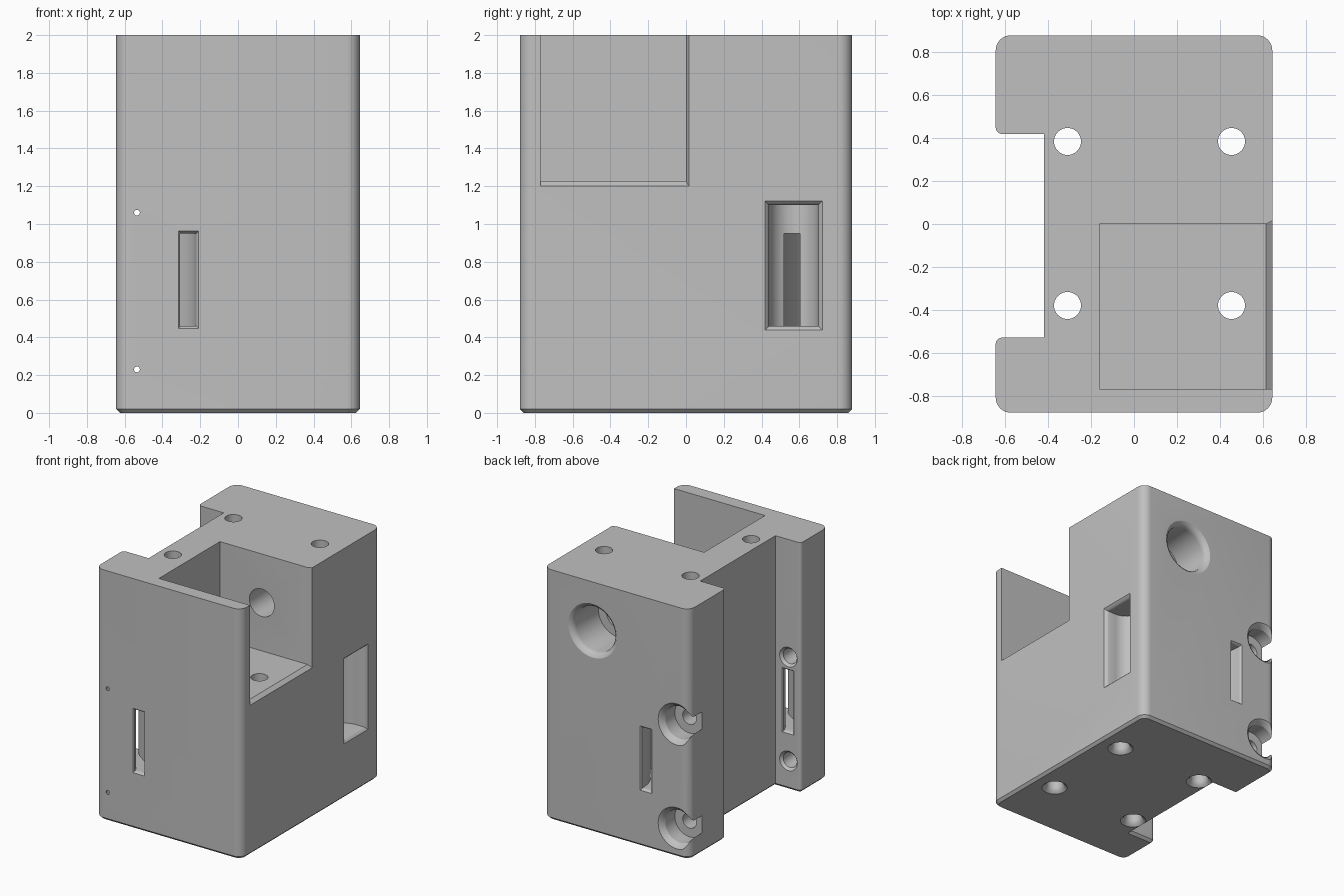
import bpy, bmesh
from math import pi, sin, cos
from mathutils import Vector

cube = bpy.data.objects.get("Cube")
if cube:
    bpy.data.objects.remove(cube, do_unlink=True)

grey = bpy.data.materials.new("plain grey")
grey.use_nodes = True
colour = (0.53, 0.53, 0.53, 1)
grey.diffuse_color = colour
grey.node_tree.nodes["Principled BSDF"].inputs["Base Color"].default_value = colour


def loft(name, rings):
    """Closed solid skinned through rings of equal point count."""
    bm = bmesh.new()
    loops = [[bm.verts.new(p) for p in ring] for ring in rings]
    n = len(loops[0])
    for a, b in zip(loops, loops[1:]):
        for i in range(n):
            j = (i + 1) % n
            bm.faces.new((a[i], a[j], b[j], b[i]))
    bm.faces.new(loops[0][::-1])
    bm.faces.new(loops[-1])
    bmesh.ops.recalc_face_normals(bm, faces=bm.faces)
    mesh = bpy.data.meshes.new(name)
    bm.to_mesh(mesh)
    bm.free()
    mesh.materials.append(grey)
    obj = bpy.data.objects.new(name, mesh)
    bpy.context.collection.objects.link(obj)
    return obj


def rounded(corners, steps=8):
    """Plan outline with each (x, y, radius) corner rounded."""
    out = []
    for i, (x, y, r) in enumerate(corners):
        p = Vector((x, y))
        if r == 0:
            out.append(p)
            continue
        a = (Vector(corners[i - 1][:2]) - p).normalized()
        b = (Vector(corners[(i + 1) % len(corners)][:2]) - p).normalized()
        for k in range(steps + 1):
            t = k / steps * pi / 2
            out.append(p + r * (a * (1 - sin(t)) + b * (1 - cos(t))))
    return out


def bore(name, axis, centre, steps):
    """Turned cutter along y or z from (position, radius) pairs."""
    rings = []
    for pos, r in steps:
        ring = []
        for k in range(40):
            u = centre[0] + r * cos(k * pi / 20)
            v = centre[1] + r * sin(k * pi / 20)
            ring.append((u, pos, v) if axis == "y" else (u, v, pos))
        rings.append(ring)
    return loft(name, rings)


def slot_mouth(name, axis, span, z_span, surface, depth, flare):
    """Flared rectangular opening at a side face; depth is signed inwards."""
    rings = []
    sign = 1 if depth > 0 else -1
    for d, g in ((-0.02, 1), (0, 1), (0.3, 0.55), (0.6, 0.2), (1, 0)):
        pos = surface + (d if d >= 0 else -1) * depth if d >= 0 else surface - 0.02 * sign
        a, b = span[0] - g * flare, span[1] + g * flare
        lo, hi = z_span[0] - g * flare, z_span[1] + g * flare
        corners = ((a, lo), (b, lo), (b, hi), (a, hi))
        rings.append([(pos, u, v) if axis == "x" else (u, pos, v) for u, v in corners])
    return loft(name, rings)


def tunnel(name, path, width, z_span):
    """Tall narrow passage following a smooth plan path."""
    p0, p1, p2, p3 = (Vector(p) for p in path)
    rings = []
    for k in range(17):
        t = k / 16
        s = 1 - t
        p = s**3 * p0 + 3 * s * s * t * p1 + 3 * s * t * t * p2 + t**3 * p3
        d = (s * s * (p1 - p0) + 2 * s * t * (p2 - p1) + t * t * (p3 - p2)).normalized()
        n = Vector((-d.y, d.x)) * width / 2
        rings.append([(q.x, q.y, z) for q, z in ((p - n, z_span[0]), (p + n, z_span[0]),
                                               (p + n, z_span[1]), (p - n, z_span[1]))])
    return loft(name, rings)


# Main block with a full-height channel in its right side
W, D, H = 0.645, 0.88, 2.0
outline = rounded([(-W, -D, 0.07), (W, -D, 0.07), (W, D, 0.07), (-W, D, 0.07),
                   (-W, 0.42, 0.03), (-0.42, 0.42, 0), (-0.42, -0.53, 0), (-W, -0.53, 0.03)])
body = loft("housing_block", [[(p.x, p.y, z) for p in outline] for z in (0, H)])
bm = bmesh.new()
bm.from_mesh(body.data)
bottom = [e for e in bm.edges if all(v.co.z < 0.001 for v in e.verts)]
bmesh.ops.bevel(bm, geom=bottom, offset=0.02, segments=1, affect="EDGES")
bm.to_mesh(body.data)
bm.free()

cutters = []

# Upper compartment, open at the top and left, with a chamfered sill
rings = []
for x, y, z in ((-0.16, 0, 1.225), (0.615, 0, 1.225), (W, 0.015, 1.2), (0.7, 0.015, 1.2)):
    rings.append([(x, -0.77, z), (x, y, z), (x, y, 2.1), (x, -0.77, 2.1)])
cutters.append(loft("compartment_cutter", rings))

# Vertical bolt holes, flared at the bottom
for x in (-0.31, 0.455):
    for y in (-0.38, 0.385):
        cutters.append(bore("bolt_hole_cutter", "z", (x, y), [
            (-0.05, 0.095), (0, 0.095), (0.015, 0.075), (0.04, 0.063), (2.1, 0.063)]))

# Stepped rear bore leading into the compartment
cutters.append(bore("rear_bore_cutter", "y", (0.21, 1.61), [
    (0.95, 0.215), (D, 0.215), (0.868, 0.195), (0.85, 0.183), (0.83, 0.18),
    (0.55, 0.18), (0.55, 0.11), (-0.1, 0.11)]))

# Counterbored screw holes across the channel, ending in a fine point
for z in (0.23, 1.06):
    cutters.append(bore("screw_hole_cutter", "y", (-0.535, z), [
        (0.95, 0.165), (D, 0.165), (0.867, 0.147), (0.84, 0.13), (0.72, 0.13),
        (0.72, 0.06), (-0.5, 0.06), (-0.51, 0.08), (-0.53, 0.078), (-0.55, 0.06),
        (-0.8, 0.06), (-0.9, 0.004)]))

# Side recess with a rounded back
recess = rounded([(0.7, 0.44, 0), (0.7, 0.70, 0), (0.42, 0.70, 0.129), (0.42, 0.44, 0.129)])
cutters.append(loft("side_recess_cutter", [[(p.x, p.y, z) for p in recess] for z in (0.46, 1.1)]))
cutters.append(slot_mouth("side_mouth_cutter", "x", (0.44, 0.70), (0.46, 1.1), W, -0.03, 0.022))

# Curved strap passages and their flared mouths
slot_z = (0.46, 0.95)
cutters.append(tunnel("front_passage_cutter",
                      [(-0.262, -0.9), (-0.262, -0.68), (-0.53, -0.74), (-0.53, -0.5)], 0.085, slot_z))
cutters.append(tunnel("rear_passage_cutter",
                      [(0.5, 0.56), (-0.1, 0.56), (-0.262, 0.56), (-0.262, 0.9)], 0.085, slot_z))
for x, y, depth in ((-0.262, -D, 0.02), (-0.262, D, -0.02), (-0.53, -0.53, -0.02)):
    cutters.append(slot_mouth("slot_mouth_cutter", "y", (x - 0.04, x + 0.04), slot_z, y, depth, 0.012))

# Cut everything out of the block
bpy.context.view_layer.objects.active = body
for cutter in cutters:
    cutter.hide_render = True
    mod = body.modifiers.new("cut", "BOOLEAN")
    mod.operation = "DIFFERENCE"
    mod.solver = "EXACT"
    mod.object = cutter
    bpy.ops.object.modifier_apply(modifier=mod.name)
for cutter in cutters:
    bpy.data.objects.remove(cutter, do_unlink=True)

bpy.ops.object.select_all(action="DESELECT")
body.select_set(True)
bpy.ops.object.shade_smooth_by_angle(angle=pi / 6)
